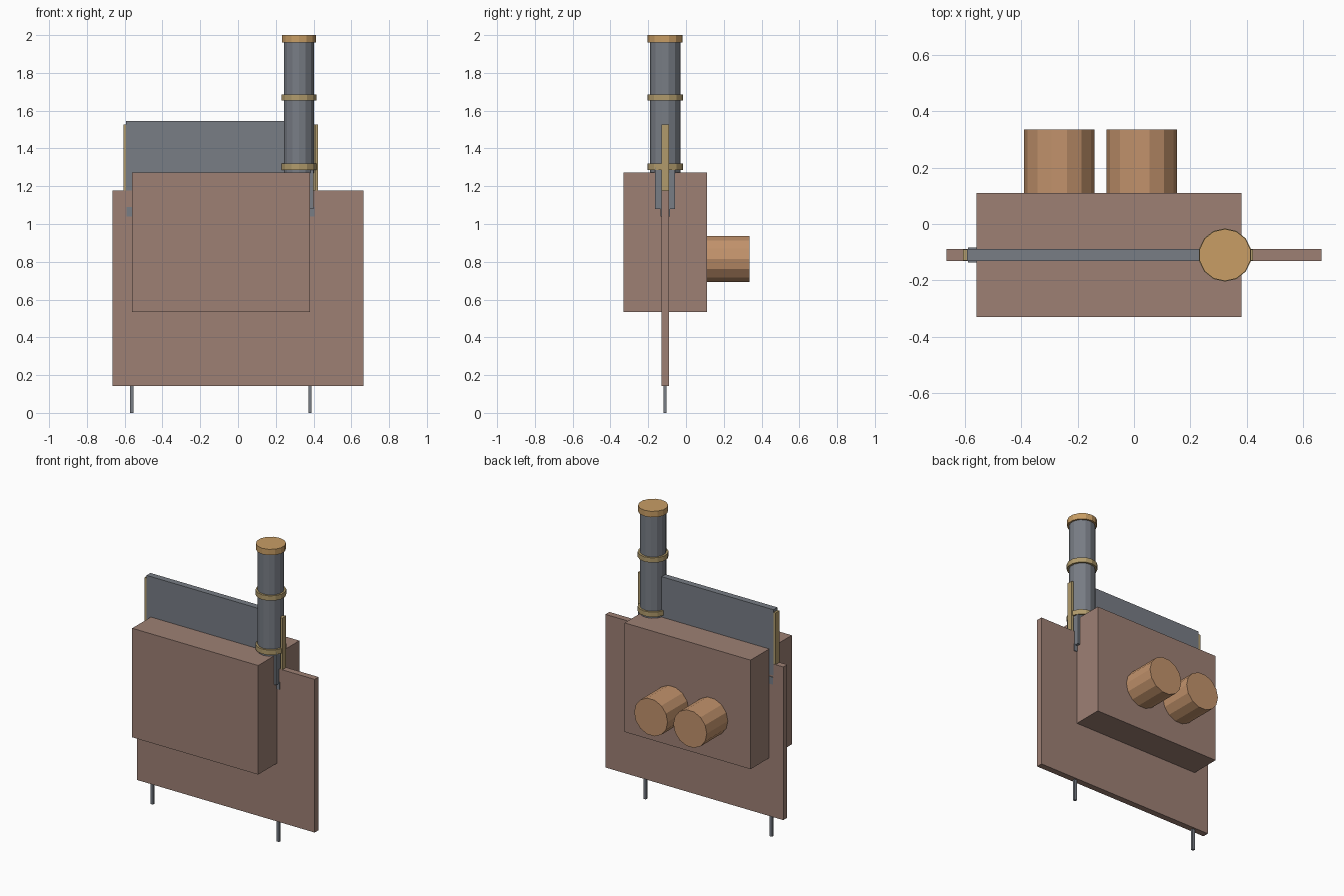
import bpy, bmesh
from math import pi
from mathutils import Matrix

if "Cube" in bpy.data.objects:
    bpy.data.objects.remove(bpy.data.objects["Cube"])


def material(name, rgb):
    m = bpy.data.materials.new(name)
    m.diffuse_color = (*rgb, 1)
    m.use_nodes = True
    m.node_tree.nodes["Principled BSDF"].inputs["Base Color"].default_value = m.diffuse_color
    return m


BROWN = material("brown", (0.337, 0.216, 0.175))
SLATE = material("slate grey", (0.188, 0.205, 0.235))
COPPER = material("copper", (0.54, 0.29, 0.15))
GOLD = material("golden tan", (0.58, 0.34, 0.13))
BRASS = material("brass", (0.44, 0.33, 0.15))


def finish(name, bm, mat):
    mesh = bpy.data.meshes.new(name)
    bm.to_mesh(mesh)
    bm.free()
    mesh.materials.append(mat)
    ob = bpy.data.objects.new(name, mesh)
    bpy.context.collection.objects.link(ob)
    return ob


def box(name, x, y, z, mat):
    """Box from (min, max) ranges on each axis."""
    bm = bmesh.new()
    size = [r[1] - r[0] for r in (x, y, z)]
    mid = [(r[0] + r[1]) / 2 for r in (x, y, z)]
    bmesh.ops.create_cube(bm, size=1, matrix=Matrix.Translation(mid) @ Matrix.Diagonal((*size, 1)))
    return finish(name, bm, mat)


def cylinder(name, centre, radius, depth, mat, turn=Matrix()):
    """Flat-sided 14-gon cylinder."""
    bm = bmesh.new()
    bmesh.ops.create_cone(bm, cap_ends=True, segments=14, radius1=radius, radius2=radius,
                          depth=depth, matrix=Matrix.Translation(centre) @ turn)
    return finish(name, bm, mat)


# Main board and housing
box("board", (-0.665, 0.665), (-0.131, -0.089), (0.143, 1.178), BROWN)
box("housing", (-0.56, 0.382), (-0.33, 0.11), (0.535, 1.272), BROWN)

# Pins under the board
for side, x in (("left", -0.563), ("right", 0.381)):
    box(side + "_pin", (x - 0.009, x + 0.009), (-0.118, -0.102), (0, 0.3), SLATE)

# Upright panel with a lower crossbar and brass end strips
box("panel", (-0.592, 0.40), (-0.131, -0.089), (1.1, 1.545), SLATE)
box("crossbar", (-0.59, 0.405), (-0.136, -0.084), (1.04, 1.09), SLATE)
box("left_strip", (-0.607, -0.592), (-0.13, -0.09), (1.1, 1.527), BRASS)
box("right_strip", (0.408, 0.423), (-0.13, -0.09), (1.1, 1.527), BRASS)
box("strip_bracket", (0.38, 0.408), (-0.12, -0.10), (1.1, 1.527), BRASS)

# Drums on the back of the housing, axis along y
lay = Matrix.Rotation(pi / 2, 4, 'X') @ Matrix.Rotation(pi / 2, 4, 'Z')
for side, x in (("left", -0.265), ("right", 0.028)):
    cylinder(side + "_drum", (x, 0.2175, 0.815), 0.125, 0.235, COPPER, lay)

# Pole with cap, two rings and a forked clip at its foot
px, py = 0.323, -0.11
cylinder("pole", (px, py, 1.62), 0.081, 0.7, SLATE)
cylinder("pole_cap", (px, py, 1.98), 0.0925, 0.04, GOLD)
for i, (z, h) in enumerate(((1.67, 0.033), (1.303, 0.033))):
    cylinder(f"pole_ring_{i + 1}", (px, py, z), 0.0945, h, BRASS)
for side, s in (("front", -1), ("back", 1)):
    y = sorted((py + s * 0.02, py + s * 0.053))
    box(side + "_clip", (0.34, 0.4), y, (1.08, 1.30), SLATE)
